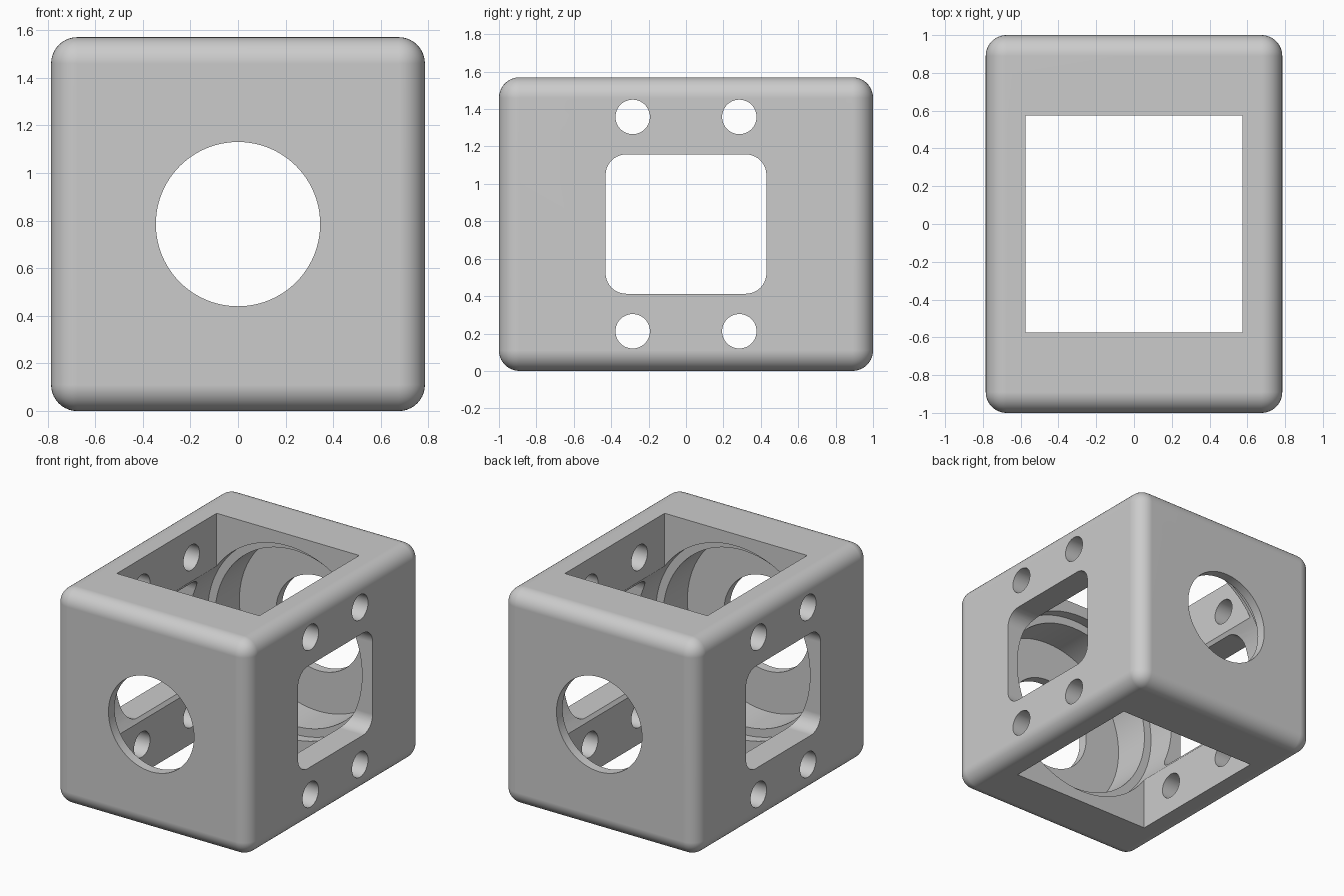
import bpy
import math

if "Cube" in bpy.data.objects:
    bpy.data.objects.remove(bpy.data.objects["Cube"], do_unlink=True)

MID = 0.785   # height of the bore axis

grey = bpy.data.materials.new("light_grey")
grey.use_nodes = True
grey.diffuse_color = (0.6, 0.6, 0.6, 1)
grey.node_tree.nodes["Principled BSDF"].inputs["Base Color"].default_value = (0.6, 0.6, 0.6, 1)


def box(name, size):
    bpy.ops.mesh.primitive_cube_add(size=1, location=(0, 0, MID))
    ob = bpy.context.object
    ob.name = name
    ob.scale = size
    bpy.ops.object.transform_apply(location=False, rotation=False, scale=True)
    return ob


def cylinder(name, radius, length, axis, y=0, z=MID):
    turn = (math.pi / 2, 0, 0) if axis == "y" else (0, math.pi / 2, 0)
    bpy.ops.mesh.primitive_cylinder_add(vertices=96, radius=radius, depth=length,
                                        location=(0, y, z), rotation=turn)
    bpy.context.object.name = name
    return bpy.context.object


def apply(ob, mod):
    bpy.context.view_layer.objects.active = ob
    bpy.ops.object.modifier_apply(modifier=mod.name)


def bevel(ob, width, segments):
    mod = ob.modifiers.new("round", "BEVEL")
    mod.width = width
    mod.segments = segments
    return mod


def cut(ob, cutter):
    mod = ob.modifiers.new("cut", "BOOLEAN")
    mod.operation = "DIFFERENCE"
    mod.solver = "EXACT"
    mod.object = cutter
    apply(ob, mod)
    bpy.data.objects.remove(cutter, do_unlink=True)


# Rounded block
housing = box("housing", (1.57, 2, 1.57))
housing.data.materials.append(grey)
apply(housing, bevel(housing, 0.11, 10))

# Square shaft from top to bottom
cut(housing, box("square_cutter", (1.15, 1.15, 3)))

# Stepped bore along the length: wide chamber, bearing seat, shaft hole
for radius, length in ((0.70, 1.30), (0.64, 1.86), (0.345, 3)):
    cut(housing, cylinder("bore_cutter", radius, length, "y"))

# Side window with rounded corners
window = box("window_cutter", (3, 0.86, 0.745))
mod = bevel(window, 0.11, 10)
mod.limit_method = "WEIGHT"
weights = window.data.attributes.new("bevel_weight_edge", "FLOAT", "EDGE")
for edge in window.data.edges:
    a, b = (window.data.vertices[i].co for i in edge.vertices)
    weights.data[edge.index].value = 1.0 if abs(a.x - b.x) > 1 else 0.0
apply(window, mod)
cut(housing, window)

# Four screw holes through both sides
for y in (-0.285, 0.285):
    for dz in (-0.573, 0.573):
        cut(housing, cylinder("screw_cutter", 0.092, 3, "x", y, MID + dz))

# Smooth rounds, crisp cut edges, flat faces
bpy.ops.object.select_all(action="DESELECT")
housing.select_set(True)
bpy.context.view_layer.objects.active = housing
bpy.ops.object.shade_smooth_by_angle(angle=math.radians(25))
flat = housing.modifiers.new("flat_faces", "WEIGHTED_NORMAL")
flat.keep_sharp = True
